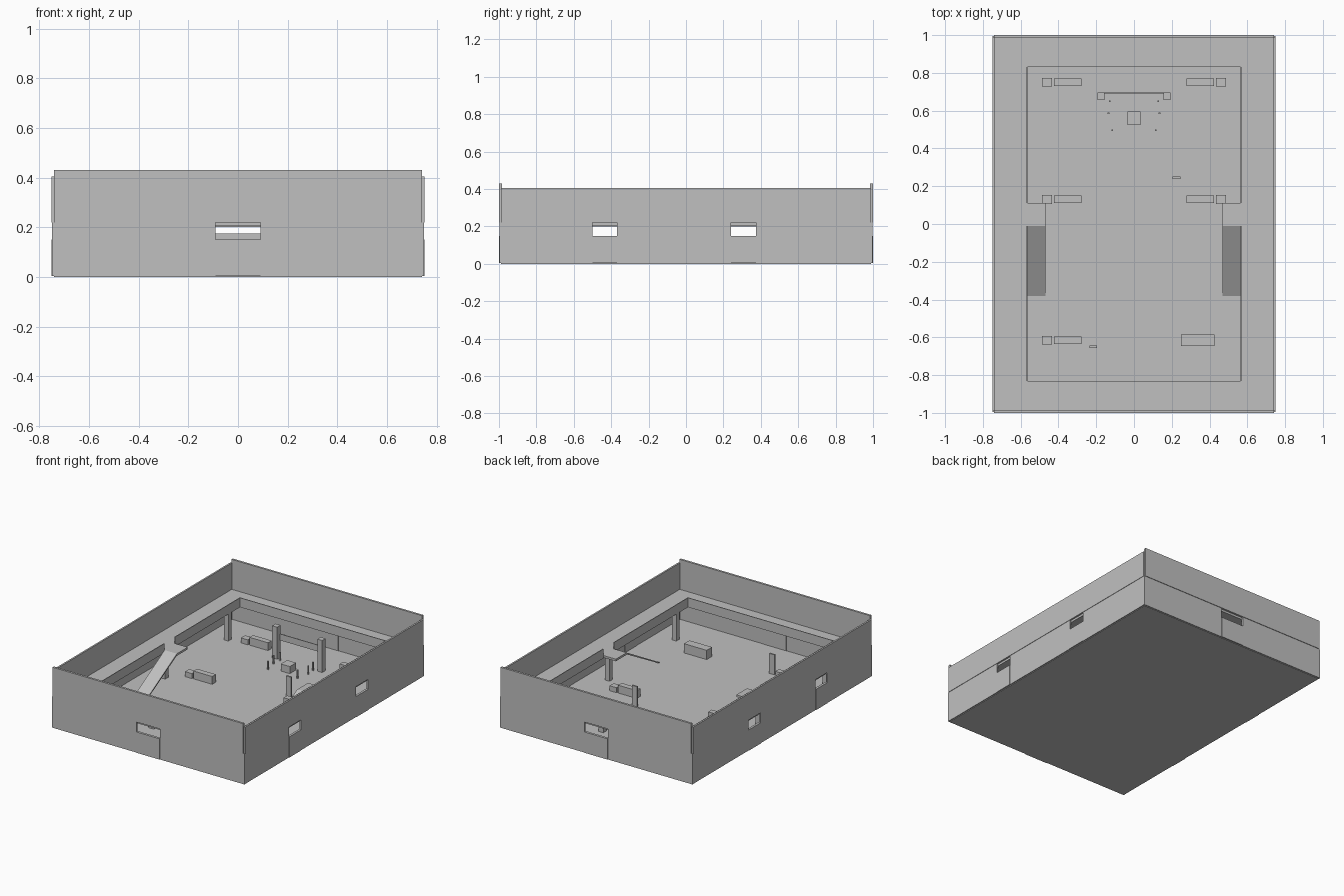
import bpy
import bmesh
from mathutils import Matrix

old = bpy.data.objects.get("Cube")
if old:
    bpy.data.objects.remove(old, do_unlink=True)

GREY = (0.53, 0.53, 0.53, 1.0)
grey = bpy.data.materials.new("light grey")
grey.use_nodes = True
grey.diffuse_color = GREY
grey.node_tree.nodes["Principled BSDF"].inputs["Base Color"].default_value = GREY


def make(name, bm):
    mesh = bpy.data.meshes.new(name)
    bmesh.ops.recalc_face_normals(bm, faces=bm.faces)
    bm.to_mesh(mesh)
    bm.free()
    mesh.materials.append(grey)
    obj = bpy.data.objects.new(name, mesh)
    bpy.context.collection.objects.link(obj)
    return obj


def box(name, x, y, z):
    """Box from three (low, high) ranges."""
    spans = [sorted(s) for s in (x, y, z)]
    size = [b - a for a, b in spans]
    mid = [(a + b) / 2 for a, b in spans]
    bm = bmesh.new()
    bmesh.ops.create_cube(bm, size=1, matrix=Matrix.Translation(mid) @ Matrix.Diagonal((*size, 1)))
    return make(name, bm)


def block(name, cx, cy, w, d, h):
    """Box standing on the floor around a centre point."""
    return box(name, (cx - w / 2, cx + w / 2), (cy - d / 2, cy + d / 2), (FLOOR, h))


FLOOR, SILL, DECK, RAIL = 0.01, 0.15, 0.22, 0.266
SLAB = 0.205
IN_X, IN_Y = 0.565, 0.83
SIDES = (("right", -1), ("left", 1))
ENDS = (("front", -1), ("back", 1))

# Ground slab
box("floor", (-0.74, 0.74), (-0.99, 0.99), (0, FLOOR))

# End walls: solid piers, sill panel under the window, tall upper wall
for name, s in ENDS:
    y = (s * 0.985, s * 0.996)
    for side, t in SIDES:
        box(f"{name}_{side}_lower_wall", (t * 0.09, t * 0.748), y, (0.004, DECK))
    box(f"{name}_window_sill", (-0.09, 0.09), (s * 0.983, s), (0.004, SILL))
    box(f"{name}_upper_wall", (-0.74, 0.74), (s * 0.985, s), (DECK, 0.43))

# Side walls with two windows each
windows = ((-0.5, -0.37), (0.24, 0.375))
piers = ((-0.985, -0.5), (-0.37, 0.24), (0.375, 0.985))
for name, s in SIDES:
    x = (s * 0.736, s * 0.747)
    for i, y in enumerate(piers):
        box(f"{name}_lower_wall_{i}", x, y, (0.004, DECK))
    for i, y in enumerate(windows):
        box(f"{name}_window_sill_{i}", (s * 0.734, s * 0.75), y, (0.004, SILL))
    box(f"{name}_upper_wall", (s * 0.738, s * 0.75), (-0.99, 0.99), (DECK, 0.405))

# Gallery around the hall with a thin parapet
for name, s in ENDS:
    box(f"{name}_gallery", (-0.738, 0.738), (s * IN_Y, s * 0.986), (SLAB, DECK))
    box(f"{name}_parapet", (-IN_X, IN_X), (s * IN_Y, s * (IN_Y + 0.005)), (0.2, RAIL))
for name, s in SIDES:
    box(f"{name}_gallery", (s * IN_X, s * 0.738), (-IN_Y, IN_Y), (SLAB, DECK))
    for part, y in (("front", (-IN_Y, -0.01)), ("back", (0.11, IN_Y))):
        box(f"{name}_{part}_parapet", (s * IN_X, s * (IN_X + 0.005)), y, (0.2, RAIL))
    box(f"{name}_landing", (s * 0.468, s * IN_X), (-0.01, 0.11), (SLAB, DECK))
    # Sloping ramp from the landing to the floor
    bm = bmesh.new()
    profile = ((-0.01, DECK), (-0.38, FLOOR), (-0.365, FLOOR), (-0.01, DECK - 0.012))
    face = bm.faces.new([bm.verts.new((s * 0.468, y, z)) for y, z in profile])
    out = bmesh.ops.extrude_face_region(bm, geom=[face])["geom"]
    bmesh.ops.translate(bm, vec=(s * 0.095, 0, 0),
                        verts=[v for v in out if isinstance(v, bmesh.types.BMVert)])
    make(f"{name}_ramp", bm)
    # Columns under the gallery edge
    for i, y in enumerate((-0.72, 0.02, 0.72)):
        block(f"{name}_column_{i}", s * 0.585, y, 0.035, 0.035, SLAB)

# Benches with a small crate at the outer end
for sx, y in ((-1, 0.75), (1, 0.75), (-1, 0.13), (1, 0.13), (-1, -0.615)):
    block("bench", sx * 0.35, y, 0.145, 0.04, 0.065)
    block("crate", sx * 0.46, y, 0.054, 0.046, 0.045)
block("counter", 0.337, -0.615, 0.176, 0.06, 0.075)

# Stage: two posts, a banner between them, an altar block and thin stakes
for name, s in SIDES:
    block(f"{name}_stage_post", s * 0.175, 0.676, 0.038, 0.038, 0.235)
    for i, (x, y) in enumerate(((0.128, 0.65), (0.135, 0.587), (0.115, 0.497))):
        block(f"{name}_stake_{i}", s * x, y, 0.008, 0.008, 0.07)
box("banner", (-0.156, 0.156), (0.69, 0.695), (0.13, 0.175))
block("stage_block", 0, 0.56, 0.07, 0.07, 0.06)

# Two free-standing narrow panels
block("back_panel", 0.225, 0.245, 0.04, 0.012, 0.15)
block("front_panel", -0.215, -0.65, 0.04, 0.012, 0.15)
